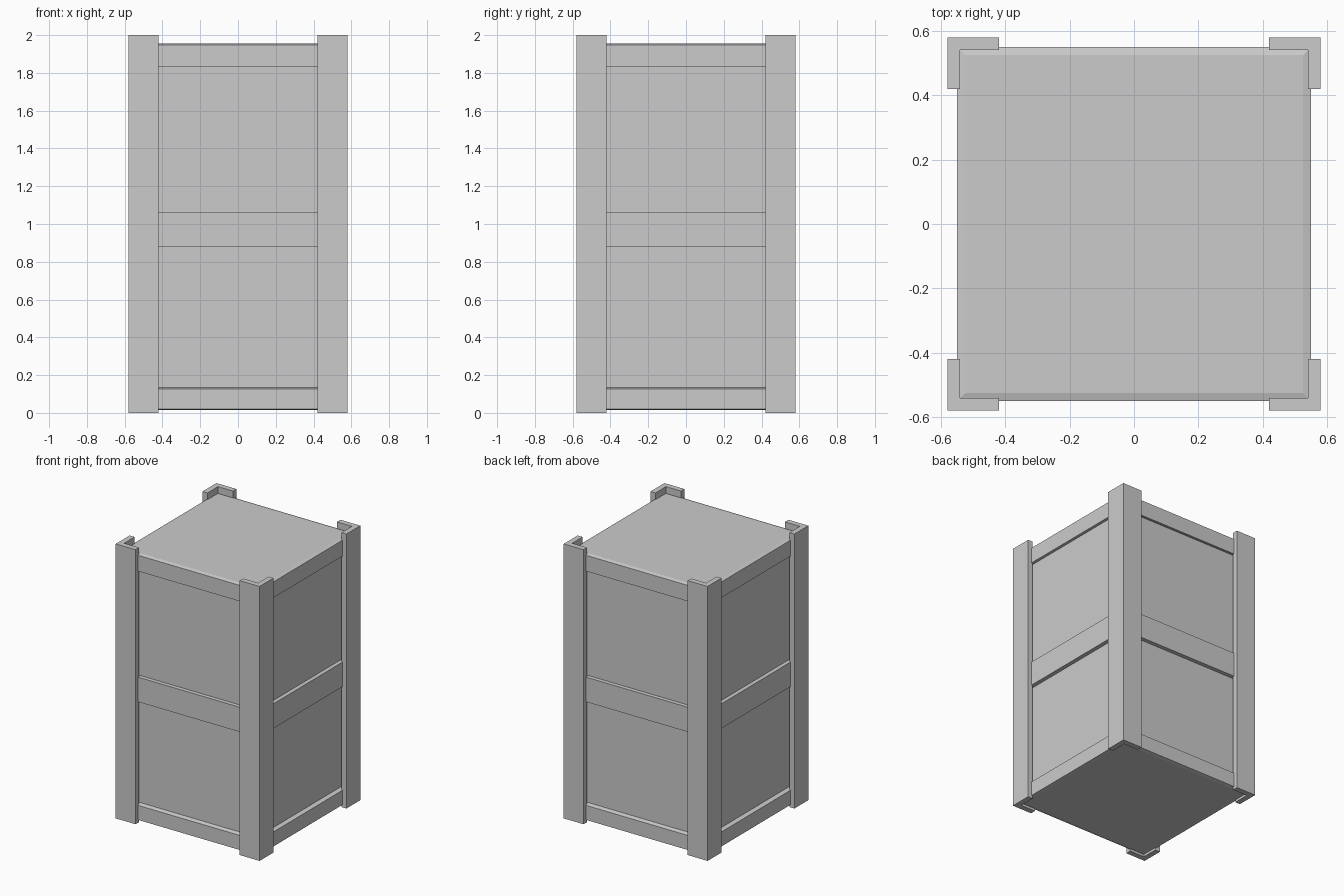
import bpy, bmesh

if "Cube" in bpy.data.objects:
    bpy.data.objects.remove(bpy.data.objects["Cube"])

def make_object(name, bm):
    bmesh.ops.recalc_face_normals(bm, faces=bm.faces)
    mesh = bpy.data.meshes.new(name)
    bm.to_mesh(mesh)
    bm.free()
    obj = bpy.data.objects.new(name, mesh)
    bpy.context.collection.objects.link(obj)
    return obj

# Cabinet body: square rings stacked along a (half width, height) profile
# with projecting bottom, middle and top rails around recessed panels
profile = [(0.525, 0.015), (0.55, 0.02), (0.55, 0.126), (0.52, 0.134),
           (0.52, 0.88), (0.55, 0.88), (0.55, 1.06), (0.52, 1.06),
           (0.52, 1.84), (0.55, 1.832), (0.55, 1.948), (0.525, 1.955)]
bm = bmesh.new()
rings = [[bm.verts.new((sx * r, sy * r, z))
          for sx, sy in ((-1, -1), (1, -1), (1, 1), (-1, 1))] for r, z in profile]
for a, b in zip(rings, rings[1:]):
    for i in range(4):
        j = (i + 1) % 4
        bm.faces.new((a[i], a[j], b[j], b[i]))
bm.faces.new(rings[0])
bm.faces.new(rings[-1])
make_object("panelled_body", bm)

# L-shaped corner posts
section = [(0.42, 0.58), (0.58, 0.58), (0.58, 0.42),
           (0.54, 0.42), (0.54, 0.54), (0.42, 0.54)]
for side, sx in (("left", -1), ("right", 1)):
    for end, sy in (("front", -1), ("back", 1)):
        bm = bmesh.new()
        base = bm.faces.new([bm.verts.new((sx * x, sy * y, 0)) for x, y in section])
        ext = bmesh.ops.extrude_face_region(bm, geom=[base], use_keep_orig=True)
        top = [v for v in ext["geom"] if isinstance(v, bmesh.types.BMVert)]
        bmesh.ops.translate(bm, verts=top, vec=(0, 0, 2))
        make_object(f"{end}_{side}_corner_post", bm)
